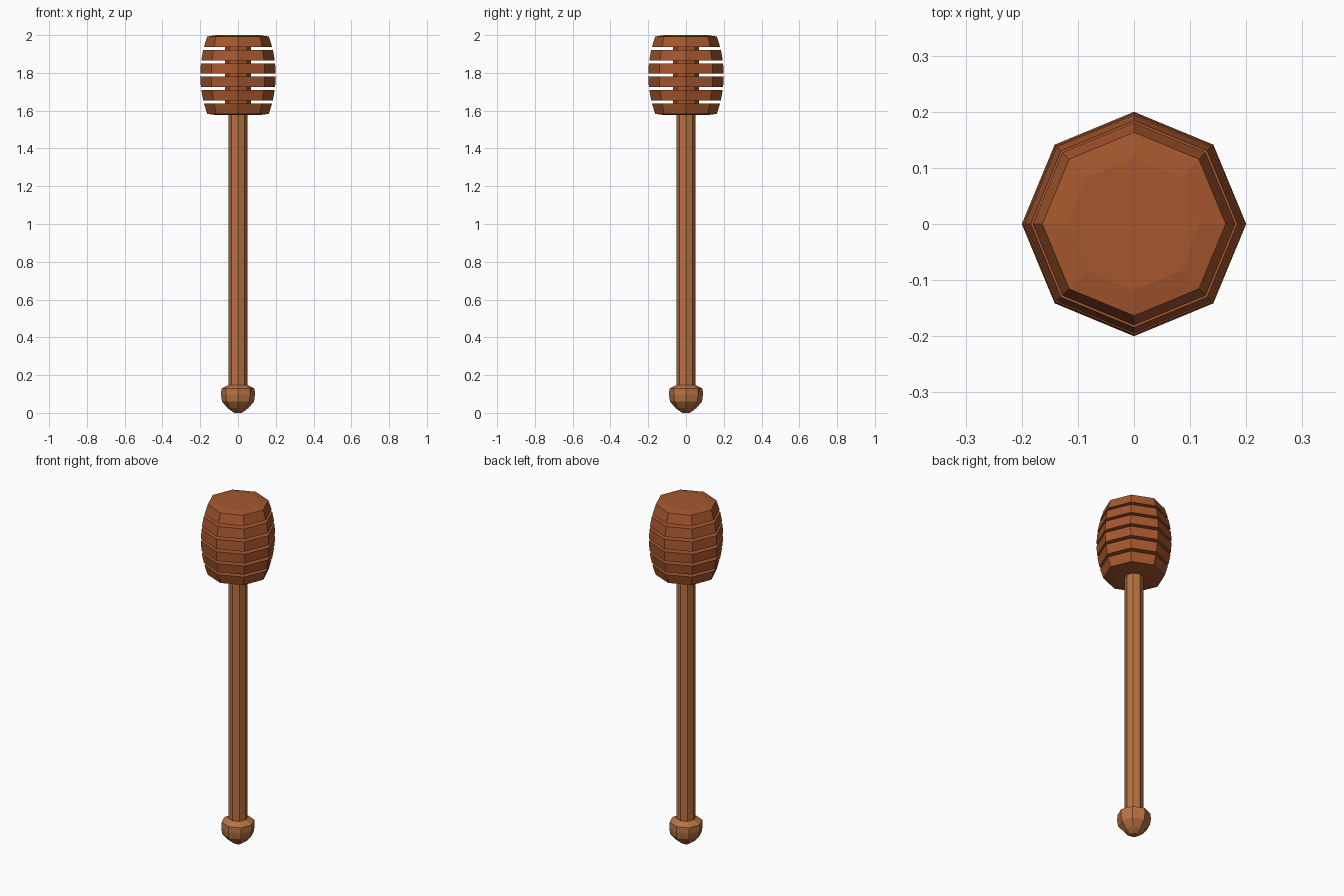
import bpy, bmesh, math

if "Cube" in bpy.data.objects:
    bpy.data.objects.remove(bpy.data.objects["Cube"])

SIDES = 8


def material(name, rgb):
    m = bpy.data.materials.new(name)
    m.diffuse_color = (*rgb, 1)
    m.use_nodes = True
    m.node_tree.nodes["Principled BSDF"].inputs["Base Color"].default_value = m.diffuse_color
    return m


def lathe(name, profile, mat):
    """Revolve (radius, z) points, bottom to top, into a closed octagonal solid."""
    bm = bmesh.new()
    rings = [[bm.verts.new((r * math.cos(i * math.tau / SIDES),
                            r * math.sin(i * math.tau / SIDES), z))
              for i in range(SIDES)] for r, z in profile]
    for a, b in zip(rings, rings[1:]):
        for i in range(SIDES):
            j = (i + 1) % SIDES
            bm.faces.new((a[i], a[j], b[j], b[i]))
    bm.faces.new(rings[0][::-1])
    bm.faces.new(rings[-1])
    mesh = bpy.data.meshes.new(name)
    bm.to_mesh(mesh)
    bm.free()
    mesh.materials.append(mat)
    ob = bpy.data.objects.new(name, mesh)
    bpy.context.collection.objects.link(ob)
    return ob


light_wood = material("light_wood", (0.48, 0.17, 0.055))
dark_wood = material("dark_wood", (0.38, 0.095, 0.027))

# Handle with a rounded knob at its lower end
lathe("handle", [(0.02, 0.0), (0.055, 0.025), (0.085, 0.06), (0.09, 0.095),
                 (0.088, 0.128), (0.05, 0.148), (0.05, 1.59)], light_wood)

# Barrel-shaped head: six discs separated by grooves down to a thin core
CORE, MID, DISC, PITCH = 0.069, 1.788, 0.055, 0.0708


def barrel(z):
    return 0.2 - 0.035 * ((z - MID) / 0.2) ** 2


head = [(0.118, 1.577)]
for k in range(6):
    centre = MID + (k - 2.5) * PITCH
    low, high = centre - DISC / 2, centre + DISC / 2
    if k > 0:
        head.append((CORE, low))
    head += [(barrel(low), low), (barrel(high), high)]
    if k < 5:
        head.append((CORE, high))
head.append((0.118, 2.0))
lathe("dipper_head", head, dark_wood)
